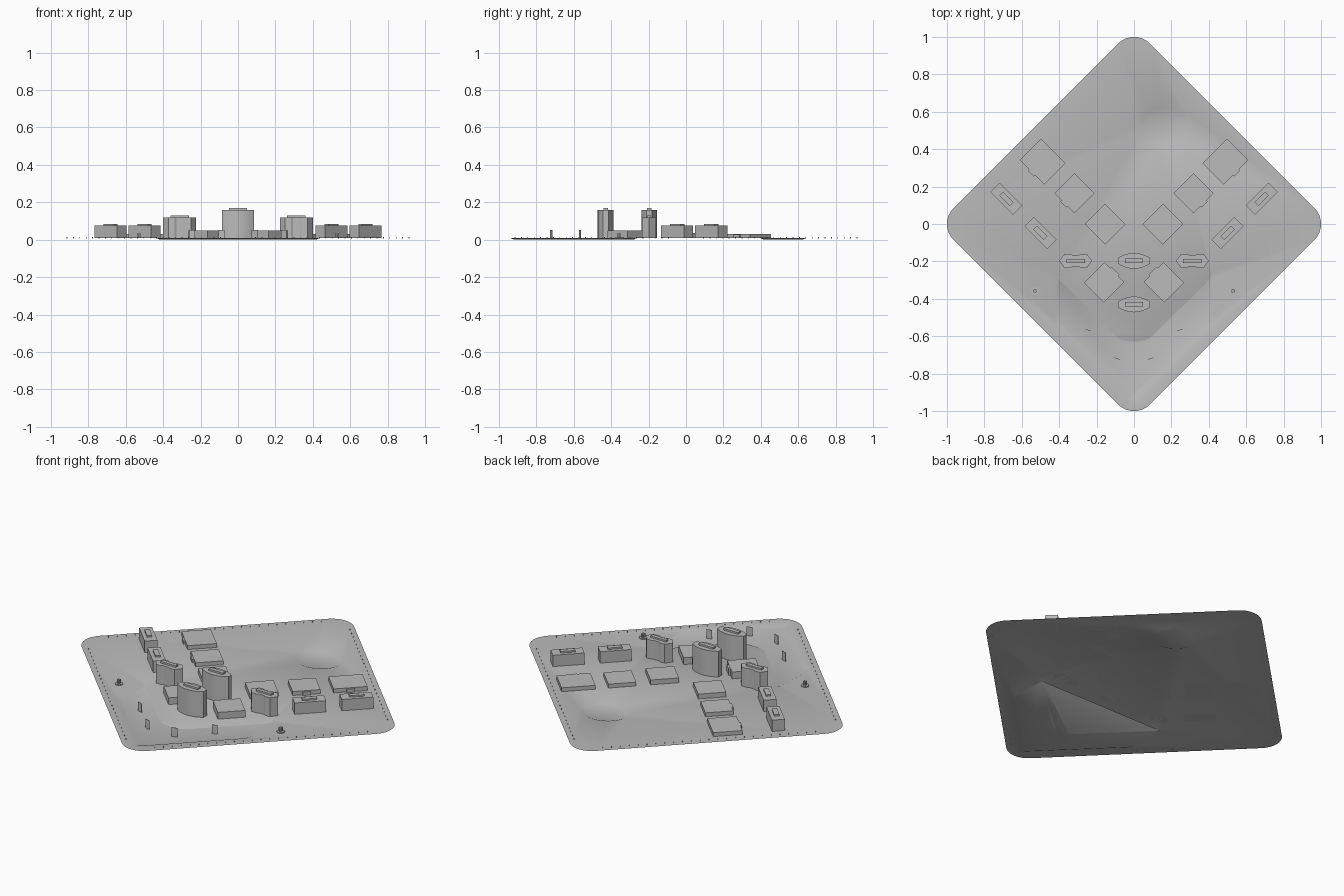
import bpy, bmesh, math
from mathutils import Vector

if "Cube" in bpy.data.objects:
    bpy.data.objects.remove(bpy.data.objects["Cube"])

GROUND = 0.008
grey = bpy.data.materials.new("concrete_grey")
grey.diffuse_color = (0.5, 0.5, 0.5, 1)
grey.use_nodes = True
grey.node_tree.nodes["Principled BSDF"].inputs["Base Color"].default_value = grey.diffuse_color


def finish(name, bm, recalc=True):
    if recalc:
        bmesh.ops.recalc_face_normals(bm, faces=bm.faces[:])
    me = bpy.data.meshes.new(name)
    bm.to_mesh(me)
    bm.free()
    me.materials.append(grey)
    ob = bpy.data.objects.new(name, me)
    bpy.context.collection.objects.link(ob)
    bpy.ops.object.select_all(action='DESELECT')
    ob.select_set(True)
    bpy.context.view_layer.objects.active = ob
    bpy.ops.object.shade_smooth_by_angle(angle=math.radians(30))
    return ob


def add_prism(bm, outline, centre, turn, z0, z1):
    """Extruded outline, turned about z and moved to its place."""
    c, s = math.cos(turn), math.sin(turn)
    pts = [(centre[0] + c * x - s * y, centre[1] + s * x + c * y) for x, y in outline]
    low = [bm.verts.new((x, y, z0)) for x, y in pts]
    top = [bm.verts.new((x, y, z1)) for x, y in pts]
    bm.faces.new(low[::-1])
    bm.faces.new(top)
    n = len(pts)
    for i in range(n):
        j = (i + 1) % n
        bm.faces.new((low[i], low[j], top[j], top[i]))


def rect(w, d, ox=0, oy=0):
    return [(ox - w/2, oy - d/2), (ox + w/2, oy - d/2), (ox + w/2, oy + d/2), (ox - w/2, oy + d/2)]


def rounded(points, radius, steps=6):
    """Round each corner of a closed outline with a quadratic curve."""
    out = []
    pts = [Vector(p) for p in points]
    for i, p in enumerate(pts):
        a, b = pts[i - 1], pts[(i + 1) % len(pts)]
        u = p + (a - p).normalized() * radius
        v = p + (b - p).normalized() * radius
        for k in range(steps + 1):
            t = k / steps
            out.append(u * (1 - t)**2 + p * 2 * t * (1 - t) + v * t * t)
    return out


def inset(loop, d):
    """Move a counter-clockwise outline inward."""
    res = []
    for i, p in enumerate(loop):
        t = (loop[(i + 1) % len(loop)] - loop[i - 1]).normalized()
        res.append(p + Vector((-t.y, t.x)) * d)
    return res


# Ground plate: rounded diamond with two shallow basins
C, R = 1.05, 0.12
edge = []
for k in range(4):
    q = k * math.pi / 2
    cx = C - R * math.sqrt(2)
    for i in range(9):
        a = q + math.radians(-45 + 90 * i / 8)
        edge.append(Vector((cx * math.cos(q) + R * math.cos(a), cx * math.sin(q) + R * math.sin(a))))
chevron = rounded([(0, -0.95), (0.435, -0.52), (0.425, -0.25), (0.36, -0.31),
                   (0.06, -0.61), (-0.06, -0.61), (-0.36, -0.31), (-0.425, -0.25),
                   (-0.435, -0.52)], 0.04)
oval = [Vector((0.165 + 0.137 * math.cos(a), 0.52 + 0.12 * math.sin(a)))
        for a in (math.tau * i / 40 for i in range(40))]

bm = bmesh.new()


def ring(loop, z):
    return [bm.verts.new((p.x, p.y, z)) for p in loop]


rims = [ring(edge, GROUND), ring(chevron, GROUND), ring(oval, GROUND)]
border = [bm.edges.new((r[i - 1], r[i])) for r in rims for i in range(len(r))]
bmesh.ops.triangle_fill(bm, use_beauty=True, use_dissolve=False, edges=border, normal=(0, 0, 1))
for loop, rim in ((chevron, rims[1]), (oval, rims[2])):
    floor = ring(inset(loop, 0.018), 0.0)
    for i in range(len(rim)):
        bm.faces.new((rim[i - 1], rim[i], floor[i], floor[i - 1]))
    bm.faces.new(floor)
for f in bm.faces:
    f.normal_update()
    if f.normal.z < 0:
        f.normal_flip()
finish("ground_plate", bm, recalc=False)

# Lens towers on the centre line
N = 14
arc = [(-0.086 + 0.172 * i / N, -0.015 - 0.027 * (1 - (2 * i / N - 1)**2)) for i in range(N + 1)]
lens = arc + [(-x, -y) for x, y in arc]
for label, y in (("front", -0.43), ("rear", -0.197)):
    bm = bmesh.new()
    add_prism(bm, lens, (0, y), 0, GROUND, 0.16)
    add_prism(bm, rect(0.094, 0.024), (0, y), 0, 0.16, 0.17)
    finish(label + "_lens_tower", bm)

# Parts repeated on the left and right
half_hex = [(-0.088, 0), (-0.06, -0.037), (-0.028, -0.037), (-0.018, -0.031),
            (0.018, -0.031), (0.028, -0.037), (0.06, -0.037)]
hexagon = half_hex + [(-x, -y) for x, y in half_hex]
for s, side in ((-1, "left"), (1, "right")):
    along = s * math.pi / 4

    # Hexagonal tower
    bm = bmesh.new()
    add_prism(bm, hexagon, (s * 0.312, -0.197), 0, GROUND, 0.12)
    add_prism(bm, rect(0.1, 0.022), (s * 0.312, -0.197), 0, 0.12, 0.13)
    finish(side + "_hexagonal_tower", bm)

    # Slab blocks with roof box
    for label, x, y in (("outer", 0.682, 0.135), ("inner", 0.5, -0.047)):
        bm = bmesh.new()
        add_prism(bm, rect(0.172, 0.07), (s * x, y), along, GROUND, 0.075)
        add_prism(bm, rect(0.08, 0.028), (s * x, y), along, 0.075, 0.084)
        finish(f"{side}_{label}_slab_block", bm)

    # Low halls, some with a shallow porch (side of the hall: -1 front, 1 back)
    for label, x, y, w, d, top, porch in (
            ("far", 0.488, 0.333, 0.185, 0.16, 0.031, -1),
            ("middle", 0.318, 0.165, 0.152, 0.152, 0.031, -1),
            ("near", 0.155, 0.0, 0.155, 0.152, 0.036, 0),
            ("front", 0.16, -0.312, 0.15, 0.155, 0.048, 1)):
        bm = bmesh.new()
        add_prism(bm, rect(w, d), (s * x, y), along, GROUND, top)
        if porch < 0:
            add_prism(bm, rect(0.045, 0.012, 0, -d/2 - 0.004), (s * x, y), along, GROUND, top - 0.003)
        elif porch > 0:
            add_prism(bm, rect(0.06, 0.012, 0, d/2 + 0.004), (s * x, y), -along + s * math.pi / 2 - (math.pi / 2 if s > 0 else -math.pi / 2) + 2 * along, GROUND, top - 0.003)
        finish(f"{side}_{label}_low_hall", bm)

    # Small monument: round step, four columns and a cap
    bm = bmesh.new()
    c = (s * 0.53, -0.357)
    disc = [(0.022 * math.cos(math.tau * i / 12), 0.022 * math.sin(math.tau * i / 12)) for i in range(12)]
    add_prism(bm, disc, c, 0, GROUND, 0.013)
    for dx in (-0.005, 0.005):
        for dy in (-0.005, 0.005):
            add_prism(bm, rect(0.006, 0.006, dx, dy), c, 0, 0.013, 0.036)
    add_prism(bm, rect(0.014, 0.014), c, 0, 0.03, 0.034)
    finish(side + "_monument", bm)

    # Upright panels standing in the front basin
    for label, x, y in (("front", 0.088, -0.72), ("back", 0.245, -0.567)):
        bm = bmesh.new()
        add_prism(bm, rect(0.032, 0.002), (s * x, y), s * math.radians(18), 0, 0.053)
        finish(f"{side}_{label}_panel", bm)

# Tiny bollards around the rim
bm = bmesh.new()
span = C - 0.1
for k in range(4):
    for i in range(25):
        t = -0.58 + 1.16 * i / 24
        add_prism(bm, rect(0.003, 0.003, t, -C / math.sqrt(2) + 0.03), (0, 0),
                  math.pi / 4 + k * math.pi / 2, GROUND - 0.001, GROUND + 0.006)
finish("rim_bollards", bm)
